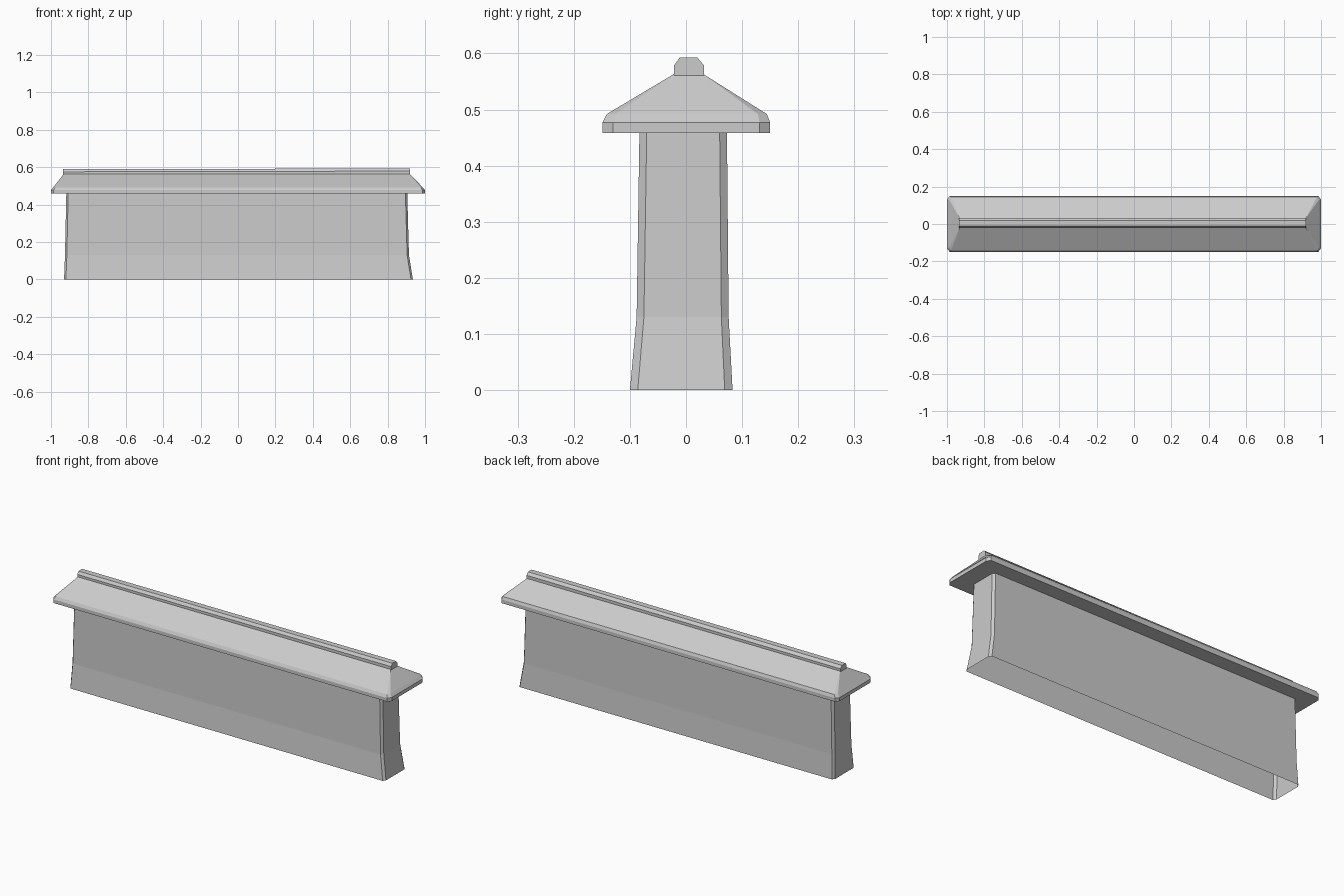
import bpy, bmesh

if "Cube" in bpy.data.objects:
    bpy.data.objects.remove(bpy.data.objects["Cube"])

stone = bpy.data.materials.new("grey_stone")
stone.diffuse_color = (0.6, 0.6, 0.6, 1)
stone.use_nodes = True
stone.node_tree.nodes["Principled BSDF"].inputs["Base Color"].default_value = stone.diffuse_color


def finish(name, bm):
    bmesh.ops.remove_doubles(bm, verts=bm.verts, dist=1e-5)
    bmesh.ops.recalc_face_normals(bm, faces=bm.faces)
    mesh = bpy.data.meshes.new(name)
    bm.to_mesh(mesh)
    bm.free()
    mesh.materials.append(stone)
    obj = bpy.data.objects.new(name, mesh)
    bpy.context.collection.objects.link(obj)
    return obj


def loft(name, rings, bottom, top):
    """Stack of corner-cut rectangles: (z, x0, x1, y0, y1, cut_x, cut_y)."""
    bm = bmesh.new()
    loops = []
    for z, x0, x1, y0, y1, cx, cy in rings:
        pts = [(x0 + cx, y0), (x1 - cx, y0), (x1, y0 + cy), (x1, y1 - cy),
               (x1 - cx, y1), (x0 + cx, y1), (x0, y1 - cy), (x0, y0 + cy)]
        loops.append([bm.verts.new((x, y, z)) for x, y in pts])
    for a, b in zip(loops, loops[1:]):
        for i in range(8):
            j = (i + 1) % 8
            bm.faces.new((a[i], a[j], b[j], b[i]))
    if bottom:
        bm.faces.new(loops[0][::-1])
    if top:
        bm.faces.new(loops[-1])
    return finish(name, bm)


# Wall, flared at the foot and open underneath
loft("wall", [
    (0.0, -0.93, 0.935, -0.10, 0.083, 0.010, 0.014),
    (0.13, -0.925, 0.914, -0.088, 0.076, 0.010, 0.013),
    (0.459, -0.918, 0.905, -0.083, 0.073, 0.010, 0.013),
], bottom=False, top=False)

# Hipped coping with a rounded eave
loft("coping", [
    (0.458, -1.0, 1.0, -0.149, 0.15, 0.014, 0.019),
    (0.477, -1.0, 1.0, -0.149, 0.15, 0.014, 0.019),
    (0.492, -0.988, 0.988, -0.141, 0.144, 0.010, 0.016),
    (0.563, -0.932, 0.918, -0.022, 0.031, 0.0, 0.0),
], bottom=True, top=True)

# Ridge bar along the top, rising very slightly to the right
profile = [(-0.021, 0.555), (-0.021, 0.577), (-0.011, 0.591),
           (0.020, 0.591), (0.032, 0.577), (0.032, 0.555)]
bm = bmesh.new()
ends = [[bm.verts.new((x, y, z + 0.002 * x)) for y, z in profile] for x in (-0.935, 0.92)]
for i in range(6):
    j = (i + 1) % 6
    bm.faces.new((ends[0][i], ends[0][j], ends[1][j], ends[1][i]))
bm.faces.new(ends[0])
bm.faces.new(ends[1][::-1])
finish("ridge", bm)
